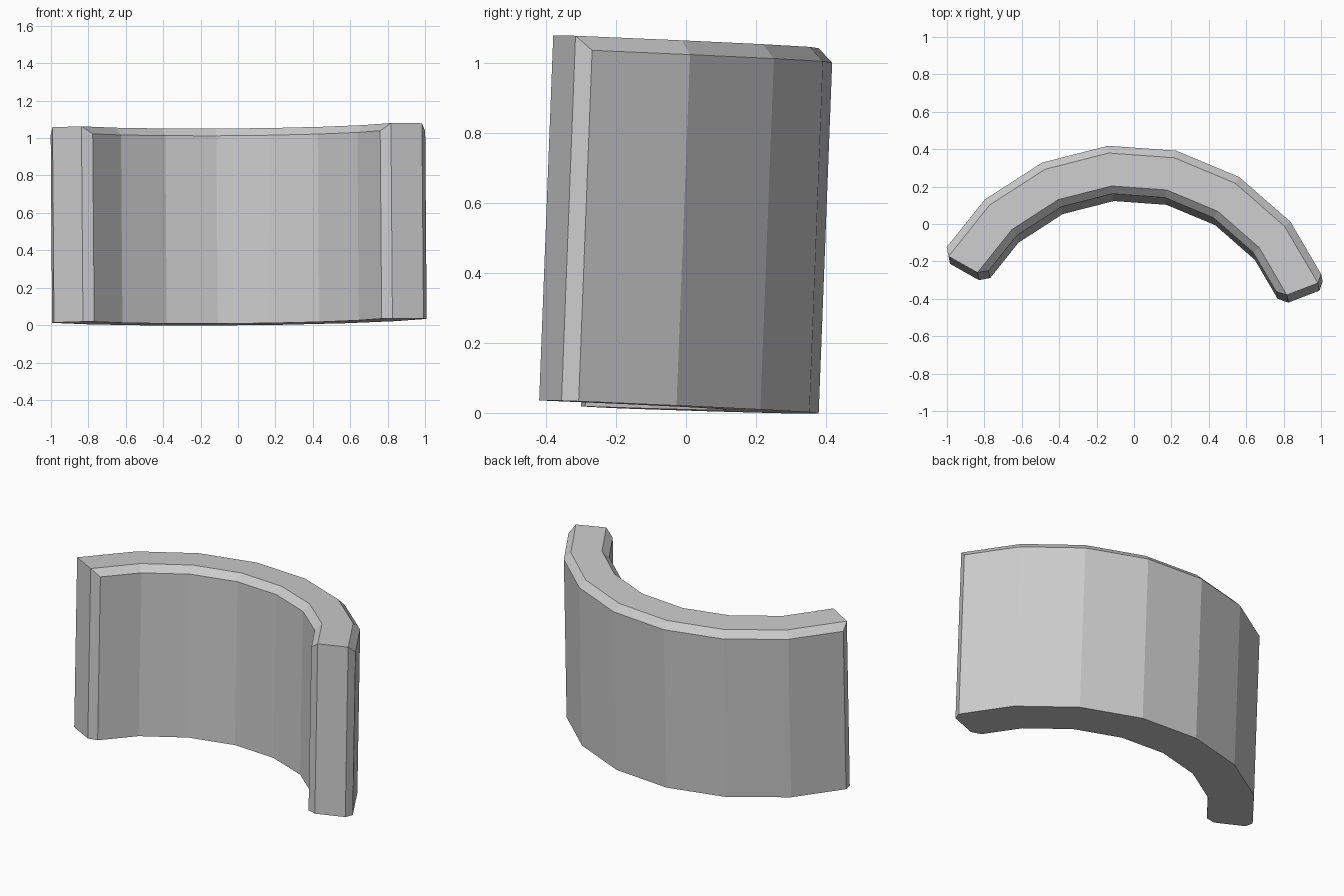
import bpy
import bmesh
from math import cos, sin, radians

cube = bpy.data.objects.get("Cube")
if cube:
    bpy.data.objects.remove(cube, do_unlink=True)

OUTER, INNER, HEIGHT, BEVEL = 1.135, 0.877, 1.045, 0.04
SEGMENTS, STEP, MIDDLE = 7, 18.5, 85.85


def arc(radius):
    """Points of an arc in plan, from the left end to the right end."""
    start = MIDDLE - STEP * SEGMENTS / 2
    angles = [radians(start + STEP * i) for i in range(SEGMENTS + 1)]
    return [(radius * cos(a), radius * sin(a), 0) for a in angles]


# Plain grey material
grey = bpy.data.materials.new("light_grey")
grey.use_nodes = True
colour = (0.6, 0.6, 0.6, 1)
grey.diffuse_color = colour
grey.node_tree.nodes["Principled BSDF"].inputs["Base Color"].default_value = colour

# Curved panel: arc-shaped plan pulled straight up
bm = bmesh.new()
outline = arc(OUTER) + arc(INNER)[::-1]
base = bm.faces.new([bm.verts.new(p) for p in outline])
raised = bmesh.ops.extrude_face_region(bm, geom=[base], use_keep_orig=True)["geom"]
top_verts = [g for g in raised if isinstance(g, bmesh.types.BMVert)]
bmesh.ops.translate(bm, verts=top_verts, vec=(0, 0, HEIGHT))
bmesh.ops.recalc_face_normals(bm, faces=bm.faces)

# Chamfer the long top edges and the upright edges at both ends
bm.verts.ensure_lookup_table()
last = SEGMENTS
corners = [outline[i] for i in (0, last, last + 1, -1)]


def is_corner(vert):
    return any(abs(vert.co.x - c[0]) + abs(vert.co.y - c[1]) < 0.001 for c in corners)


def chamfered(edge):
    a, b = edge.verts
    if abs(a.co.z - b.co.z) > 0.5:
        return is_corner(a)
    same_arc = abs(a.co.xy.length - b.co.xy.length) < 0.01
    return same_arc and a.co.z > 0.5


bmesh.ops.bevel(bm, geom=[e for e in bm.edges if chamfered(e)], offset=BEVEL,
                offset_type='OFFSET', segments=1, profile=0.5, affect='EDGES')
bmesh.ops.recalc_face_normals(bm, faces=bm.faces)

mesh = bpy.data.meshes.new("curved_panel")
bm.to_mesh(mesh)
bm.free()
mesh.materials.append(grey)
panel = bpy.data.objects.new("curved_panel", mesh)
bpy.context.collection.objects.link(panel)

# Slight lean of the whole panel
panel.rotation_euler = (radians(-2.2), radians(-0.45), 0)
panel.location = (-0.03, -0.75, 0.042)
